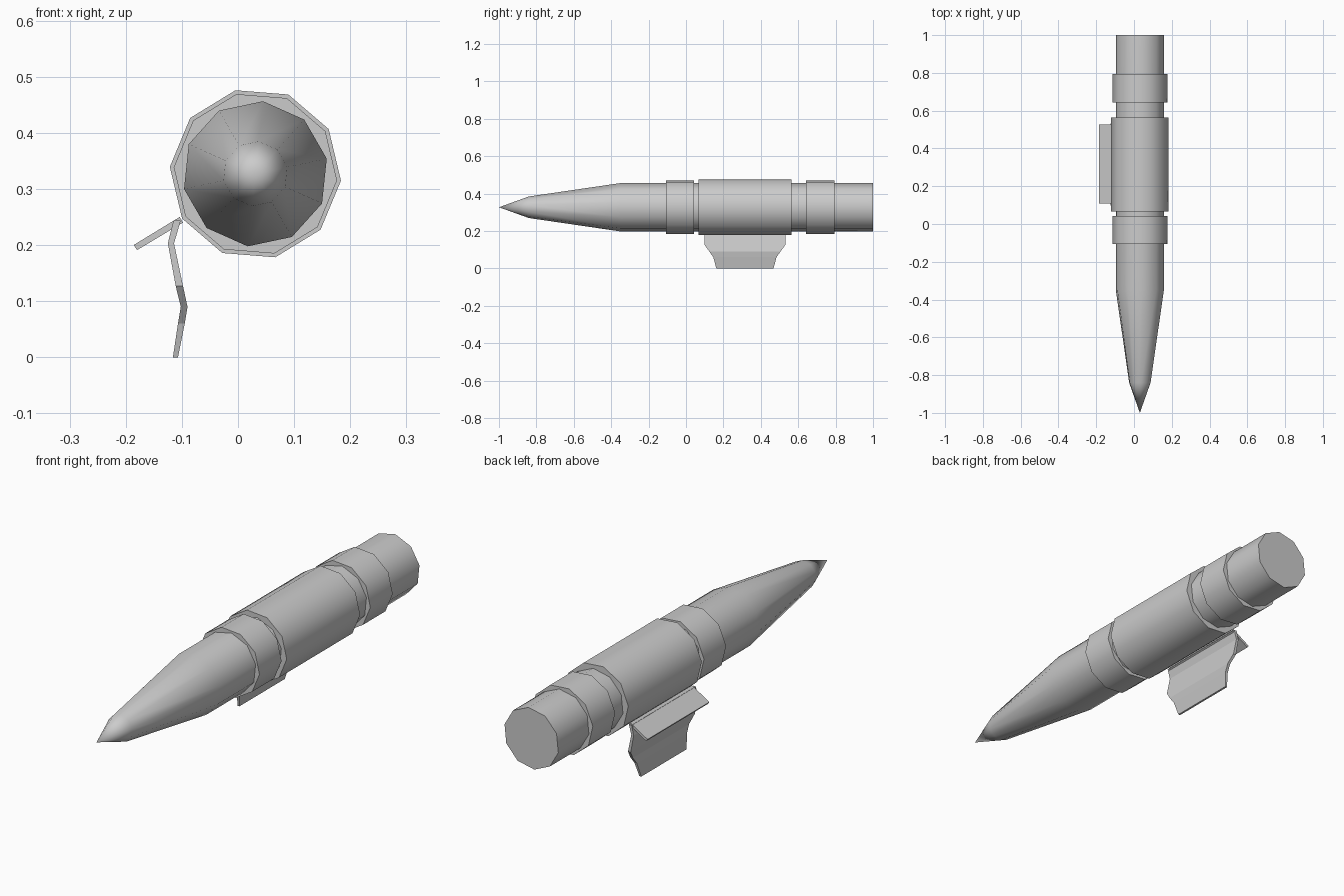
import bpy, bmesh, math

if "Cube" in bpy.data.objects:
    bpy.data.objects.remove(bpy.data.objects["Cube"])

CX, CZ = 0.031, 0.327   # axis of the tube
SIDES = 10


def loft(name, rings, tip=None):
    """Skin a list of equal-length point rings, cap the start, cap or point the end."""
    bm = bmesh.new()
    rows = [[bm.verts.new(p) for p in ring] for ring in rings]
    n = len(rows[0])
    for a, b in zip(rows, rows[1:]):
        for i in range(n):
            j = (i + 1) % n
            bm.faces.new((a[i], a[j], b[j], b[i]))
    bm.faces.new(rows[0])
    if tip:
        apex = bm.verts.new(tip)
        for i in range(n):
            bm.faces.new((rows[-1][i], rows[-1][(i + 1) % n], apex))
    else:
        bm.faces.new(rows[-1])
    bmesh.ops.recalc_face_normals(bm, faces=bm.faces)
    mesh = bpy.data.meshes.new(name)
    bm.to_mesh(mesh)
    bm.free()
    obj = bpy.data.objects.new(name, mesh)
    bpy.context.collection.objects.link(obj)
    return obj


def ring(y, r, phase):
    angles = [math.radians(phase + 360 * i / SIDES) for i in range(SIDES)]
    return [(CX + r * math.cos(a), y, CZ + r * math.sin(a)) for a in angles]


def smooth(obj):
    bpy.ops.object.select_all(action='DESELECT')
    obj.select_set(True)
    bpy.context.view_layer.objects.active = obj
    bpy.ops.object.shade_smooth_by_angle(angle=math.radians(40))


# Main tube with tapered nose and pointed tip
smooth(loft("body", [ring(1.0, 0.13, 12), ring(-0.35, 0.13, 12), ring(-0.84, 0.058, 12)],
            tip=(CX, -1.0, CZ)))

# Raised bands and long centre sleeve
for name, y0, y1, r in (("front_band", -0.107, 0.042, 0.146),
                        ("centre_sleeve", 0.067, 0.563, 0.153),
                        ("rear_band", 0.642, 0.793, 0.146)):
    smooth(loft(name, [ring(y0, r, -4.6), ring(y1, r, -4.6)]))

# Bent hanging fin: z, left x, right x, front y, rear y
fin_rows = [(0.244, -0.115, -0.102, 0.098, 0.532),
            (0.203, -0.125, -0.114, 0.098, 0.532),
            (0.127, -0.111, -0.098, 0.098, 0.532),
            (0.09, -0.102, -0.09, 0.125, 0.505),
            (0.06, -0.107, -0.095, 0.146, 0.484),
            (0.0, -0.116, -0.107, 0.162, 0.468)]
loft("hanging_fin", [[(a, y0, z), (b, y0, z), (b, y1, z), (a, y1, z)]
                     for z, a, b, y0, y1 in fin_rows])

# Short sloping side flap
flap = [(-0.186, 0.2), (-0.18, 0.191), (-0.098, 0.24), (-0.104, 0.25)]
loft("side_flap", [[(x, y, z) for x, z in flap] for y in (0.108, 0.526)])
